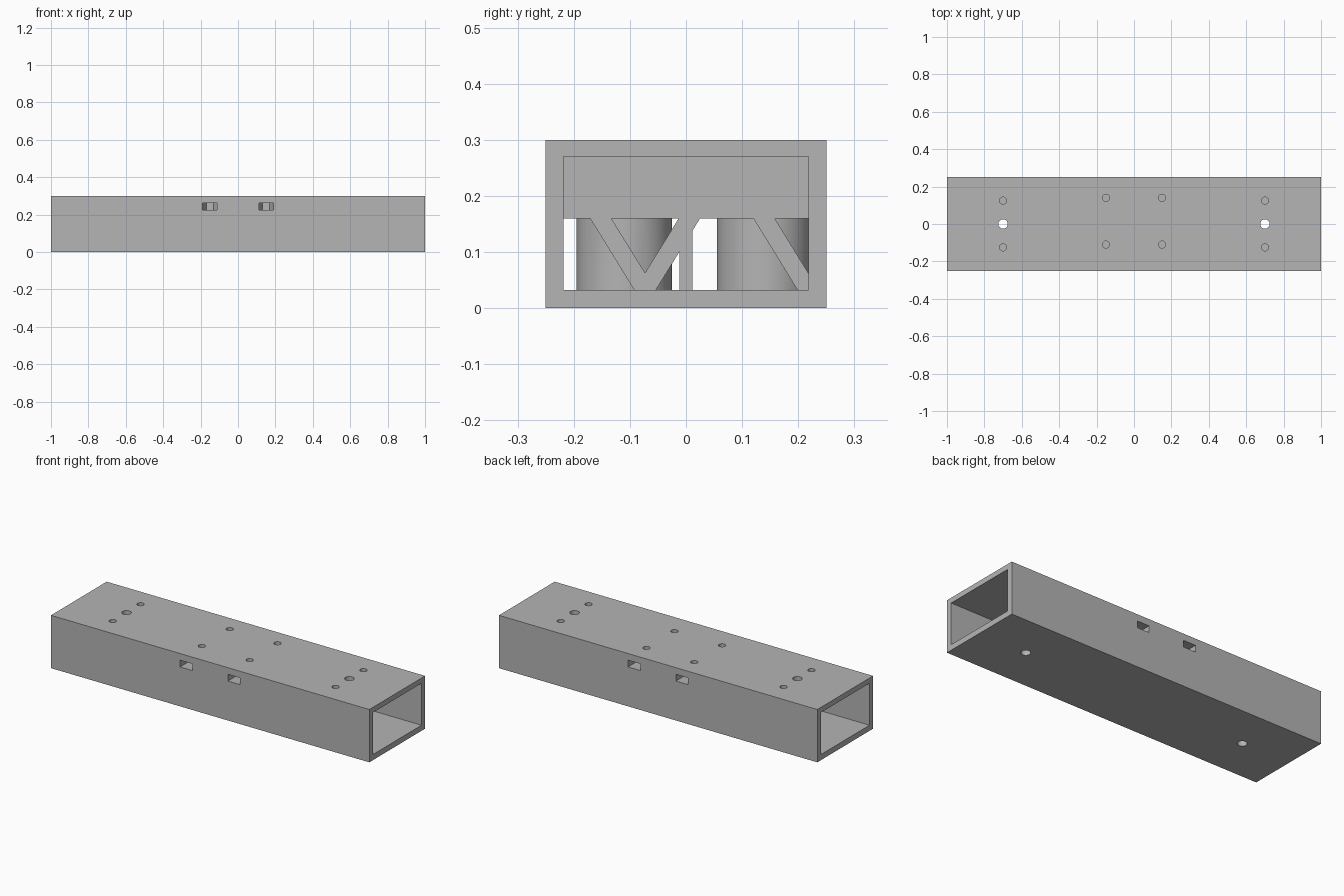
import bpy
import bmesh
from math import pi

cube = bpy.data.objects.get("Cube")
if cube:
    bpy.data.objects.remove(cube, do_unlink=True)

grey = bpy.data.materials.new("plain grey")
grey.use_nodes = True
colour = (0.46, 0.46, 0.46, 1)
grey.diffuse_color = colour
grey.node_tree.nodes["Principled BSDF"].inputs["Base Color"].default_value = colour


def finish(name, bm):
    bmesh.ops.recalc_face_normals(bm, faces=bm.faces)
    mesh = bpy.data.meshes.new(name)
    bm.to_mesh(mesh)
    bm.free()
    mesh.materials.append(grey)
    ob = bpy.data.objects.new(name, mesh)
    bpy.context.collection.objects.link(ob)
    return ob


def box(name, low, high):
    bm = bmesh.new()
    bmesh.ops.create_cube(bm, size=1)
    for v in bm.verts:
        v.co = [high[i] if v.co[i] > 0 else low[i] for i in range(3)]
    return finish(name, bm)


def post(name, x, y, radius, low, high, sides=32):
    bm = bmesh.new()
    bmesh.ops.create_cone(bm, cap_ends=True, segments=sides, radius1=radius,
                          radius2=radius, depth=high - low)
    if sides == 6:  # corners point along x
        bmesh.ops.rotate(bm, verts=bm.verts, matrix=turn)
    bmesh.ops.translate(bm, verts=bm.verts, vec=(x, y, (low + high) / 2))
    return finish(name, bm)


def rib(name, y_top, y_bottom, width):
    """Slanted wall from the floor to the shelf, running along x."""
    bm = bmesh.new()
    low, high = floor - 0.01, shelf + 0.02
    slope = (y_top - y_bottom) / (shelf - floor)
    a, b = y_bottom - 0.01 * slope, y_top + 0.02 * slope
    outline = [(a, low), (a + width, low), (b + width, high), (b, high)]
    face = bm.faces.new([bm.verts.new((-reach, y, z)) for y, z in outline])
    side = bmesh.ops.extrude_face_region(bm, geom=[face])["geom"]
    moved = [v for v in side if isinstance(v, bmesh.types.BMVert)]
    bmesh.ops.translate(bm, verts=moved, vec=(2 * reach, 0, 0))
    return finish(name, bm)


def combine(base, tool, operation):
    mod = base.modifiers.new(operation, "BOOLEAN")
    mod.operation = operation
    mod.solver = "EXACT"
    mod.object = tool
    bpy.context.view_layer.objects.active = base
    bpy.ops.object.modifier_apply(modifier=mod.name)
    bpy.data.objects.remove(tool, do_unlink=True)


from mathutils import Matrix
turn = Matrix.Rotation(pi / 2, 3, "Z")
reach, floor, shelf = 0.25, 0.032, 0.16

# Hollow rectangular tube
tube = box("tube_body", (-1, -0.25, 0), (1, 0.25, 0.3))
combine(tube, box("cavity", (-1.1, -0.218, floor), (1.1, 0.218, 0.27)), "DIFFERENCE")

# Solid mounting block under the roof, carried on ribs and round posts
combine(tube, box("block", (-reach, -0.235, shelf), (reach, 0.235, 0.285)), "UNION")
for top, bottom, width in [(-0.171, -0.092, 0.038), (-0.013, -0.092, 0.038),
                           (0.12, 0.199, 0.038), (-0.012, -0.012, 0.024)]:
    combine(tube, rib("rib", top, bottom, width), "UNION")

screw_rows = [(-0.11, -1), (0.14, 1)]
for x in (-0.15, 0.15):
    for y, side in screw_rows:
        combine(tube, post("post", x, y, 0.085, floor - 0.01, shelf + 0.02, 64), "UNION")

# Screw holes with nut pockets that open through the side walls
for x in (-0.15, 0.15):
    for y, side in screw_rows:
        combine(tube, post("screw_hole", x, y, 0.019, 0.08, 0.4), "DIFFERENCE")
        pocket = post("nut_pocket", x, y, 0.0385, 0.224, 0.262, 6)
        ends = sorted((y, side * 0.3))
        slot = box("slot", (x - 0.0385, ends[0], 0.224), (x + 0.0385, ends[1], 0.262))
        combine(pocket, slot, "UNION")
        combine(tube, pocket, "DIFFERENCE")

# Holes near both ends: a large one right through, small ones in the roof
for x in (-0.7, 0.7):
    combine(tube, post("through_hole", x, 0, 0.025, -0.1, 0.4), "DIFFERENCE")
    for y in (-0.125, 0.125):
        combine(tube, post("roof_hole", x, y, 0.019, 0.2, 0.4), "DIFFERENCE")

# Smooth the round walls, keep the edges sharp
bpy.ops.object.select_all(action="DESELECT")
tube.select_set(True)
bpy.context.view_layer.objects.active = tube
bpy.ops.object.shade_smooth_by_angle(angle=pi / 6)
